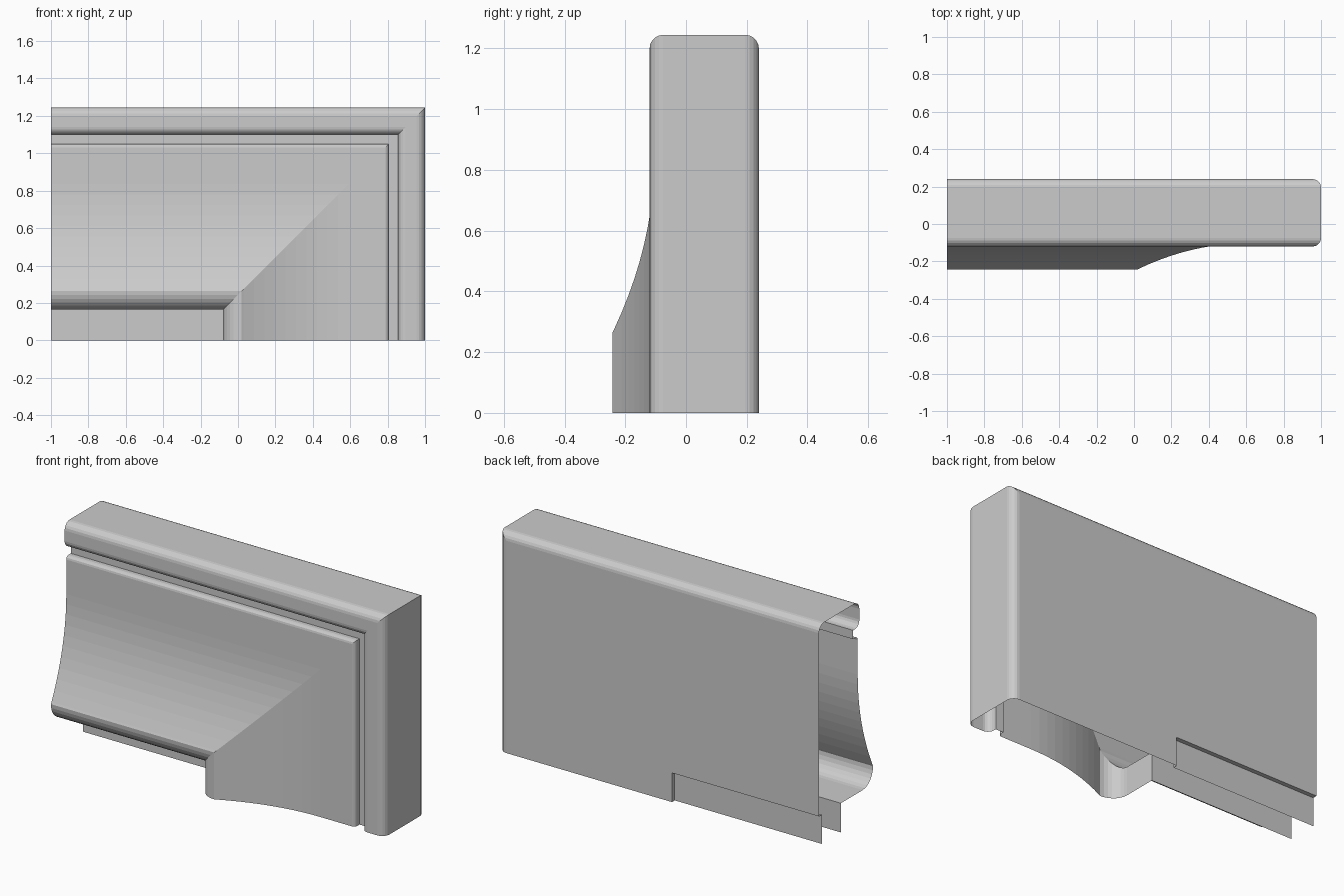
import bpy
from math import sin, cos, pi

if "Cube" in bpy.data.objects:
    bpy.data.objects.remove(bpy.data.objects["Cube"])

TOP, RIGHT, LEFT = 1.245, 1.0, -1.0
INNER = 1.08                      # frame width from outer edge to inner opening


def arc(cd, cy, rd, ry, a0, a1, n=5):
    """Elliptical arc in (inset, y) space, angles in degrees."""
    pts = []
    for i in range(n + 1):
        a = (a0 + (a1 - a0) * i / n) * pi / 180
        pts.append((cd + rd * cos(a), cy + ry * sin(a)))
    return pts


def make_object(name, verts, faces):
    mesh = bpy.data.meshes.new(name)
    mesh.from_pydata(verts, [], faces)
    mesh.update()
    obj = bpy.data.objects.new(name, mesh)
    bpy.context.collection.objects.link(obj)
    return obj


def sweep_mitred(name, profile):
    """Sweep along the top, mitre at the corner, then down the right side."""
    verts, faces = [], []
    for d, y in profile:
        verts += [(LEFT, y, TOP - d), (RIGHT - d, y, TOP - d), (RIGHT - d, y, 0)]
    for i in range(len(profile) - 1):
        for j in range(2):
            a, b = i * 3 + j, (i + 1) * 3 + j
            faces.append((a, a + 1, b + 1, b))
    return make_object(name, verts, faces)


# Moulding section, from the front opening around the outer edge to the back
profile = [(INNER, 0.045)]
profile += arc(0.98, -0.15, 0.10, 0.092, 0, -90, 7)                  # bullnose
profile += [(0.41 + 0.56 * t / 10, -0.105 - 0.132 * (t / 10) ** 2)   # cove
            for t in range(10, -1, -1)]
profile += arc(0.215, -0.087, 0.02, 0.018, -90, -180, 3)             # panel lip
profile += [(0.195, -0.065), (0.145, -0.065)]                        # groove
profile += arc(0.105, -0.08, 0.04, 0.04, 0, -90)                     # outer band
profile += arc(0.045, -0.075, 0.045, 0.045, -90, -180)
profile += arc(0.045, 0.195, 0.045, 0.045, 180, 90)                  # back edge
profile += [(INNER, 0.24), (INNER, 0.215)]
sweep_mitred("frame_moulding", profile)

# Recessed centre panels, front and back
x1, z1 = RIGHT - INNER, TOP - INNER
for name, y, quad in (("front_centre_panel", 0.045, (0, 1, 2, 3)),
                      ("back_centre_panel", 0.215, (3, 2, 1, 0))):
    make_object(name, [(LEFT, y, 0), (x1, y, 0), (x1, y, z1), (LEFT, y, z1)], [quad])
